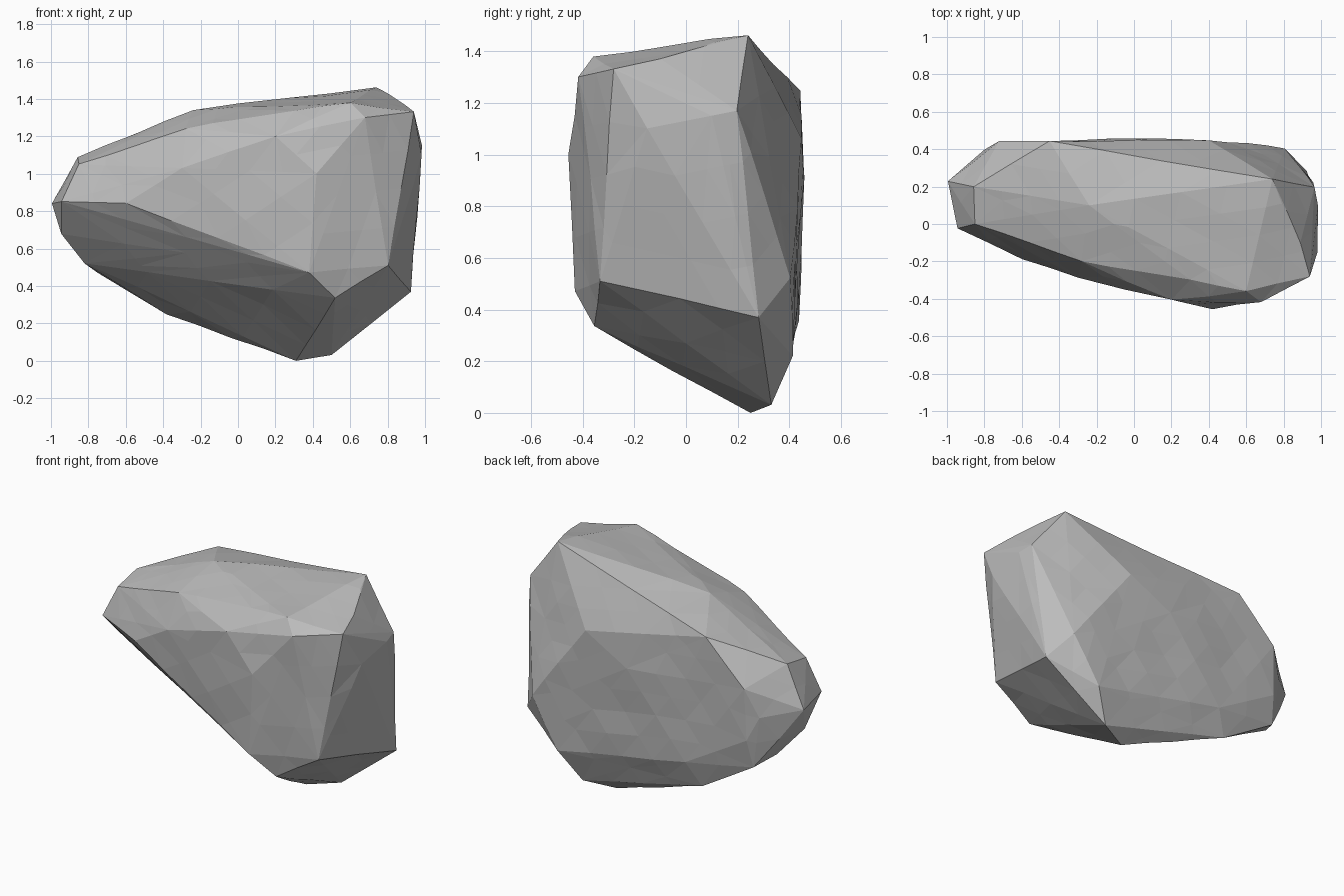
import bpy
import bmesh
from mathutils import Vector, noise

default_cube = bpy.data.objects.get("Cube")
if default_cube:
    bpy.data.objects.remove(default_cube, do_unlink=True)

# One plain stone colour
stone = bpy.data.materials.new("grey stone")
stone.use_nodes = True
stone_colour = (.5, .5, .5, 1)
stone.diffuse_color = stone_colour
shader = next(node for node in stone.node_tree.nodes if node.type == "BSDF_PRINCIPLED")
shader.inputs["Base Color"].default_value = stone_colour
shader.inputs["Roughness"].default_value = .9

# Corners of the boulder, grouped by the chiselled side they belong to
corners = {
    "narrow tip": [(-1, .23, .84), (-.94, -.02, .85), (-.86, .2, 1.09),
                   (-.85, 0, 1.05), (-.94, .15, .68), (-.8, .4, .8)],
    "front face": [(.38, -.43, .47), (.52, -.36, .33), (.8, -.33, .51),
                   (.42, -.455, 1), (.2, -.41, 1.2), (.68, -.42, 1.3),
                   (-.3, -.29, 1.03), (-.6, -.19, .84)],
    "top face": [(.6, -.36, 1.38), (.94, -.28, 1.33), (.74, .24, 1.46),
                 (.89, -.1, 1.37), (-.32, .2, 1.3), (-.24, .1, 1.34),
                 (-.28, -.2, 1.24), (.3, -.3, 1.34), (-.45, .44, 1.24)],
    "broad end": [(.99, .1, 1.15), (.97, .2, 1.17), (.92, .28, .37),
                  (.98, -.15, 1.1)],
    "underside": [(.5, .33, .03), (.31, .25, 0), (-.38, .38, .25),
                  (-.75, .39, .47), (-.82, .25, .52)],
    "back face": [(.4, .45, 1.06), (.81, .41, .52), (.62, .41, .22),
                  (-.72, .44, .98), (-.73, .43, .65), (.1, .455, .9),
                  (-.3, .44, .4)],
}

# Wrap the corners in a closed skin
mesh = bpy.data.meshes.new("boulder")
bm = bmesh.new()
for group in corners.values():
    for corner in group:
        bm.verts.new(corner)
hull = bmesh.ops.convex_hull(bm, input=bm.verts)
loose = [item for item in hull["geom_interior"] if isinstance(item, bmesh.types.BMVert)]
bmesh.ops.delete(bm, geom=loose, context="VERTS")

# Split the long facets into smaller chips, keeping the main corners in place
original_corners = set(bm.verts)
for longest in (.5, .28):
    long_edges = [edge for edge in bm.edges if edge.calc_length() > longest]
    bmesh.ops.subdivide_edges(bm, edges=long_edges, cuts=1)
    bmesh.ops.triangulate(bm, faces=bm.faces)

# Roughen the new points so that the broad sides look hewn
bm.normal_update()
for vert in bm.verts:
    if vert not in original_corners:
        roughness = noise.noise(vert.co * 4 + Vector((3, 1, 2)))
        vert.co += vert.normal * (roughness * .012)

# Rest the boulder on the ground
lowest = min(vert.co.z for vert in bm.verts)
bmesh.ops.translate(bm, verts=bm.verts, vec=(0, 0, -lowest))
bmesh.ops.recalc_face_normals(bm, faces=bm.faces)
for face in bm.faces:
    face.smooth = False
bm.to_mesh(mesh)
bm.free()
mesh.materials.append(stone)

boulder = bpy.data.objects.new("boulder", mesh)
bpy.context.collection.objects.link(boulder)
